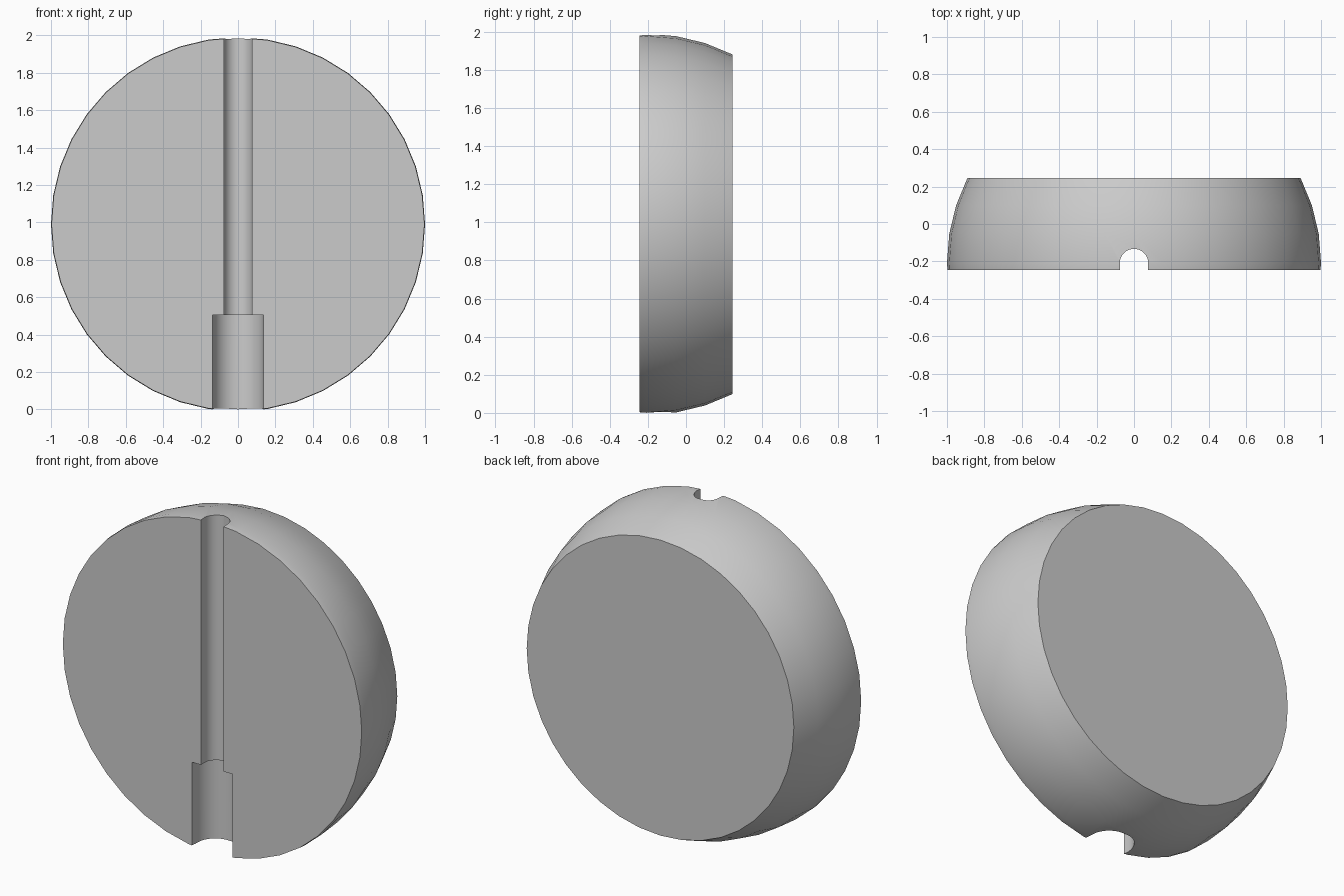
import bpy
import bmesh
from math import sin, cos, pi

if "Cube" in bpy.data.objects:
    bpy.data.objects.remove(bpy.data.objects["Cube"])

SIDES = 40
STEP = 2 * pi / SIDES
CENTRE_Y, CENTRE_Z = -0.209, 0.99
FRONT_Y = -0.245

grey = bpy.data.materials.new("light grey")
grey.use_nodes = True
colour = (0.6, 0.6, 0.6, 1)
grey.diffuse_color = colour
grey.node_tree.nodes["Principled BSDF"].inputs["Base Color"].default_value = colour


def loft(name, rings):
    """Closed solid through rings that all have the same point count."""
    bm = bmesh.new()
    loops = [[bm.verts.new(p) for p in ring] for ring in rings]
    for a, b in zip(loops, loops[1:]):
        for i in range(len(a)):
            j = (i + 1) % len(a)
            bm.faces.new((a[i], a[j], b[j], b[i]))
    bm.faces.new(loops[0])
    bm.faces.new(loops[-1])
    bmesh.ops.recalc_face_normals(bm, faces=bm.faces)
    mesh = bpy.data.meshes.new(name)
    bm.to_mesh(mesh)
    bm.free()
    mesh.materials.append(grey)
    obj = bpy.data.objects.new(name, mesh)
    bpy.context.collection.objects.link(obj)
    return obj


def groove_cutter(name, radius, low, high):
    """Upright round-bottomed channel, open towards the front."""
    arc = [(radius * cos(k * STEP), CENTRE_Y + radius * sin(k * STEP))
           for k in range(SIDES // 2 + 1)]
    outline = arc + [(-radius, -0.5), (radius, -0.5)]
    cutter = loft(name, [[(x, y, z) for x, y in outline] for z in (low, high)])
    cutter.hide_render = True
    return cutter


# Slice of a sphere, from just ahead of the equator to the flat back
profile = [(FRONT_Y, 0.997)]
profile += [(CENTRE_Y + sin(k * STEP), cos(k * STEP)) for k in range(4)]
body = loft("sphere_slice", [
    [(r * cos(i * STEP), y, CENTRE_Z + r * sin(i * STEP)) for i in range(SIDES)]
    for y, r in profile])

# Narrow channel over the full height, wide socket at the bottom
bpy.context.view_layer.objects.active = body
for cutter in (groove_cutter("channel_cutter", 0.076, 0.3, 2.3),
               groove_cutter("socket_cutter", 0.136, -0.3, 0.505)):
    cut = body.modifiers.new(cutter.name, "BOOLEAN")
    cut.operation = "DIFFERENCE"
    cut.solver = "EXACT"
    cut.object = cutter
    bpy.ops.object.modifier_apply(modifier=cut.name)
    bpy.data.objects.remove(cutter)

bpy.ops.object.select_all(action="DESELECT")
body.select_set(True)
bpy.ops.object.shade_smooth_by_angle(angle=pi / 9)
